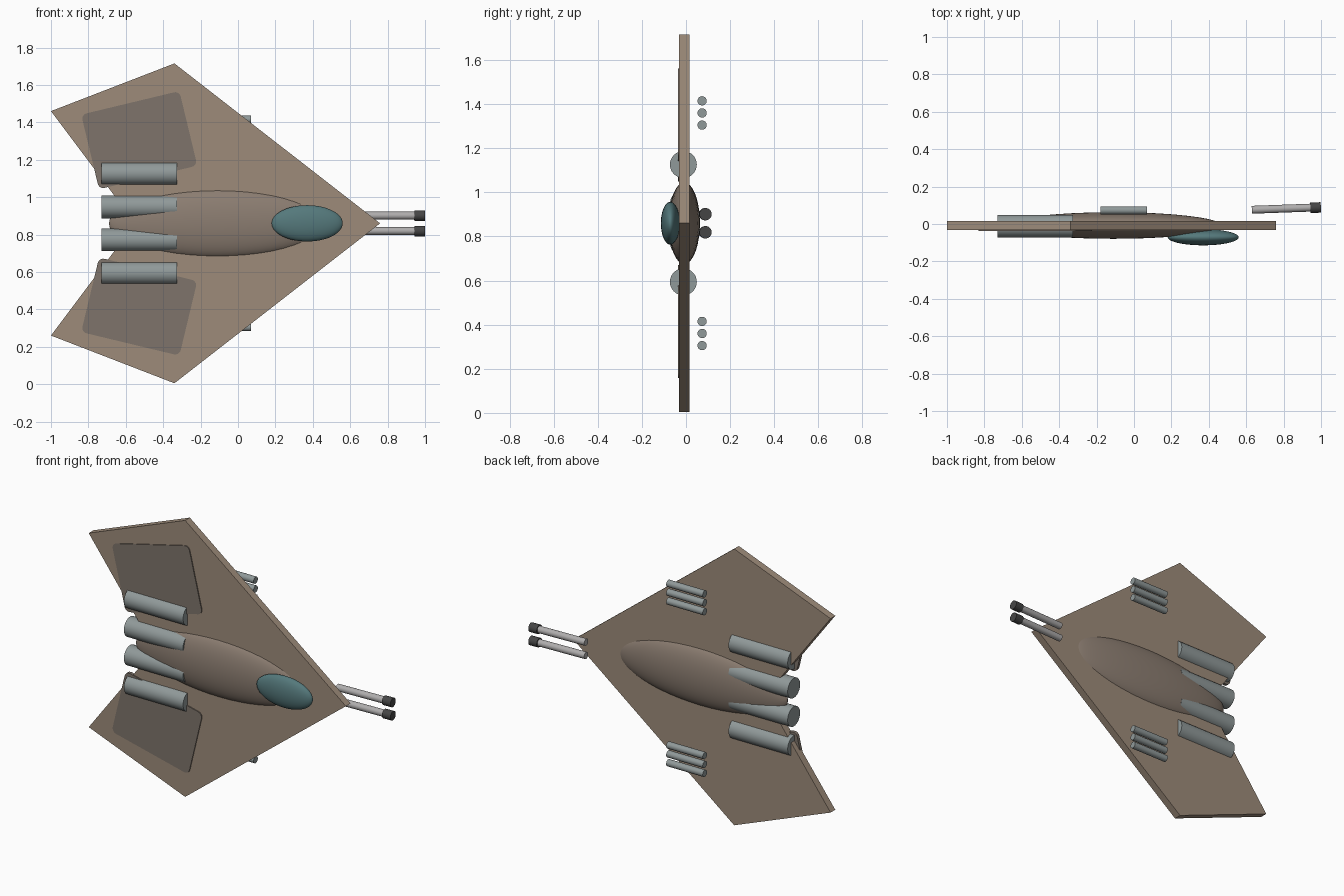
import bpy, bmesh, math
from mathutils import Vector

if "Cube" in bpy.data.objects:
    bpy.data.objects.remove(bpy.data.objects["Cube"])

MID = 0.86  # height of the symmetry line


def material(name, rgb):
    m = bpy.data.materials.new(name)
    m.diffuse_color = (*rgb, 1)
    m.use_nodes = True
    m.node_tree.nodes["Principled BSDF"].inputs["Base Color"].default_value = m.diffuse_color
    return m


hull = material("hull_brown", (0.34, 0.26, 0.195))
body = material("body_brown", (0.26, 0.205, 0.165))
dark = material("panel_brown", (0.21, 0.175, 0.145))
steel = material("steel", (0.28, 0.32, 0.32))
glass = material("glass", (0.09, 0.19, 0.20))
pale = material("pale_metal", (0.43, 0.42, 0.42))
black = material("dark_metal", (0.06, 0.06, 0.06))


def finish(name, mat, smooth=True):
    ob = bpy.context.object
    ob.name = name
    ob.data.materials.append(mat)
    if smooth:
        bpy.ops.object.shade_smooth_by_angle(angle=math.radians(35))
    return ob


def tube(name, a, b, r, mat):
    a, b = Vector(a), Vector(b)
    bpy.ops.mesh.primitive_cylinder_add(vertices=32, radius=r, depth=(b - a).length,
                                        location=(a + b) / 2,
                                        rotation=(b - a).to_track_quat('Z', 'Y').to_euler())
    return finish(name, mat)


def ellipsoid(name, loc, radii, mat):
    rx, ry, rz = radii
    bpy.ops.mesh.primitive_uv_sphere_add(segments=48, ring_count=24, location=loc,
                                         rotation=(0, math.pi / 2, 0))
    bpy.context.object.scale = (rz, ry, rx)
    return finish(name, mat)


# Flat arrowhead wing plate
bm = bmesh.new()
outline = [(0.76, 0), (-0.34, 0.855), (-1, 0.60), (-0.55, 0), (-1, -0.60), (-0.34, -0.855)]
face = bm.faces.new([bm.verts.new((x, -0.031, MID + z)) for x, z in outline])
ext = bmesh.ops.extrude_face_region(bm, geom=[face])
verts = [v for v in ext["geom"] if isinstance(v, bmesh.types.BMVert)]
bmesh.ops.translate(bm, verts=verts, vec=(0, 0.046, 0))
bmesh.ops.recalc_face_normals(bm, faces=bm.faces)
mesh = bpy.data.meshes.new("wing")
bm.to_mesh(mesh)
bm.free()
wing = bpy.data.objects.new("wing", mesh)
bpy.context.collection.objects.link(wing)
mesh.materials.append(hull)

# Fuselage and canopy
ellipsoid("fuselage", (-0.11, -0.008, MID), (0.58, 0.071, 0.185), body)
ellipsoid("canopy", (0.37, -0.071, MID), (0.19, 0.043, 0.097), glass)

for side, tag in ((1, "upper"), (-1, "lower")):
    # Rounded inset panel on the wing face
    bpy.ops.mesh.primitive_cube_add(size=1, location=(-0.528, -0.027, MID + side * 0.445),
                                    rotation=(0, -side * math.radians(13.5), 0))
    ob = bpy.context.object
    ob.scale = (0.54, 0.02, 0.41)
    bpy.ops.object.transform_apply(location=False, rotation=False, scale=True)
    bm = bmesh.new()
    bm.from_mesh(ob.data)
    corners = [e for e in bm.edges
               if abs(e.verts[0].co.y - e.verts[1].co.y) > 0.01]
    bmesh.ops.bevel(bm, geom=corners, offset=0.03, segments=5, profile=0.5, affect='EDGES')
    bm.to_mesh(ob.data)
    bm.free()
    finish(f"{tag}_wing_panel", dark)

    # Engines
    for label, dz in (("inner", 0.088), ("outer", 0.266)):
        z = MID + side * dz
        tube(f"{tag}_{label}_engine", (-0.73, -0.012, z), (-0.325, -0.012, z), 0.061, steel)

    # Rack of three rockets on the back face
    for i in range(3):
        z = MID + side * 0.5 + (i - 1) * 0.055
        tube(f"{tag}_rocket_{i + 1}", (-0.18, 0.073, z), (0.07, 0.073, z), 0.021, steel)

    # Nose gun, slightly tilted, with muzzle
    z = MID + side * 0.041
    tube(f"{tag}_gun_barrel", (0.63, 0.076, z), (0.96, 0.088, z), 0.021, pale)
    tube(f"{tag}_gun_muzzle", (0.943, 0.0865, z), (0.999, 0.0887, z), 0.028, black)
